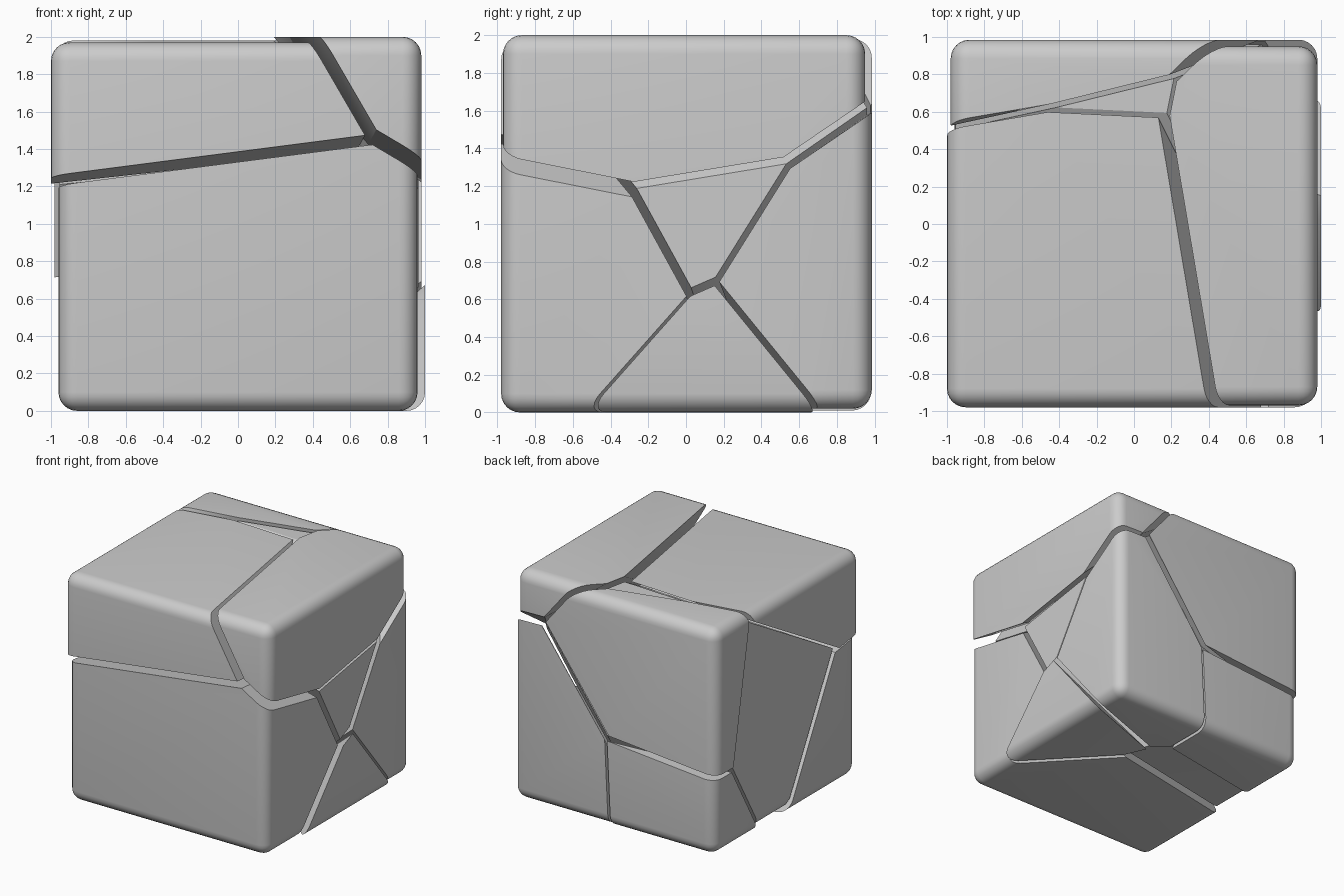
import bpy, bmesh
from mathutils import Vector

if "Cube" in bpy.data.objects:
    bpy.data.objects.remove(bpy.data.objects["Cube"])

HALF = 0.96                      # half size of the uncut cube
CENTRE = Vector((0, 0, 0.99))

# Each chunk: linear field (direction, constant) that is largest inside the
# chunk, and the small shift that opens the cracks.
CHUNKS = {
    "front_bottom_chunk": ((0, 0, 0), 0, (0, -.02, -.03)),
    "front_top_chunk": ((-.129, .14, 1), -.236, (-.04, -.02, .02)),
    "right_top_chunk": ((.971, .325, 1.638), -1.145, (.02, -.01, .05)),
    "middle_chunk": ((-.109, .545, .299), .195, (.005, .005, .015)),
    "back_left_top_chunk": ((-.404, 1.745, .522), -.885, (-.02, .025, .03)),
    "back_left_bottom_chunk": ((-.325, 1.745, -.392), -1.089, (0, .02, -.02)),
    "back_right_chunk": ((.925, 1.745, -.45), -1.195, (.02, .025, -.01)),
    "right_bottom_chunk": ((1.16, 1.10, -.976), -1.474, (.04, .0, -.03)),
}


def rounded_cube():
    bm = bmesh.new()
    bmesh.ops.create_cube(bm, size=2 * HALF)
    bmesh.ops.bevel(bm, geom=bm.edges[:], offset=0.1, segments=6,
                    profile=0.5, affect='EDGES')
    return bm


def make_chunk(name):
    direction, const, shift = CHUNKS[name]
    bm = rounded_cube()
    # Cut away everything that belongs to the other chunks
    for other, (d, c, _) in CHUNKS.items():
        if other == name:
            continue
        normal = Vector(d) - Vector(direction)
        point = normal * ((const - c) / normal.length_squared)
        bmesh.ops.bisect_plane(bm, geom=bm.verts[:] + bm.edges[:] + bm.faces[:],
                               dist=1e-5, plane_co=point, plane_no=normal,
                               clear_outer=True)
        rim = [e for e in bm.edges if e.is_boundary]
        if rim:
            bmesh.ops.holes_fill(bm, edges=rim, sides=0)
    bmesh.ops.recalc_face_normals(bm, faces=bm.faces[:])
    mesh = bpy.data.meshes.new(name)
    bm.to_mesh(mesh)
    bm.free()
    obj = bpy.data.objects.new(name, mesh)
    obj.location = CENTRE + Vector(shift)
    bpy.context.collection.objects.link(obj)
    return obj


# Build all chunks, smooth only the rounded edges
for chunk in CHUNKS:
    ob = make_chunk(chunk)
    bpy.ops.object.select_all(action='DESELECT')
    ob.select_set(True)
    bpy.context.view_layer.objects.active = ob
    bpy.ops.object.shade_smooth_by_angle(angle=0.5)
